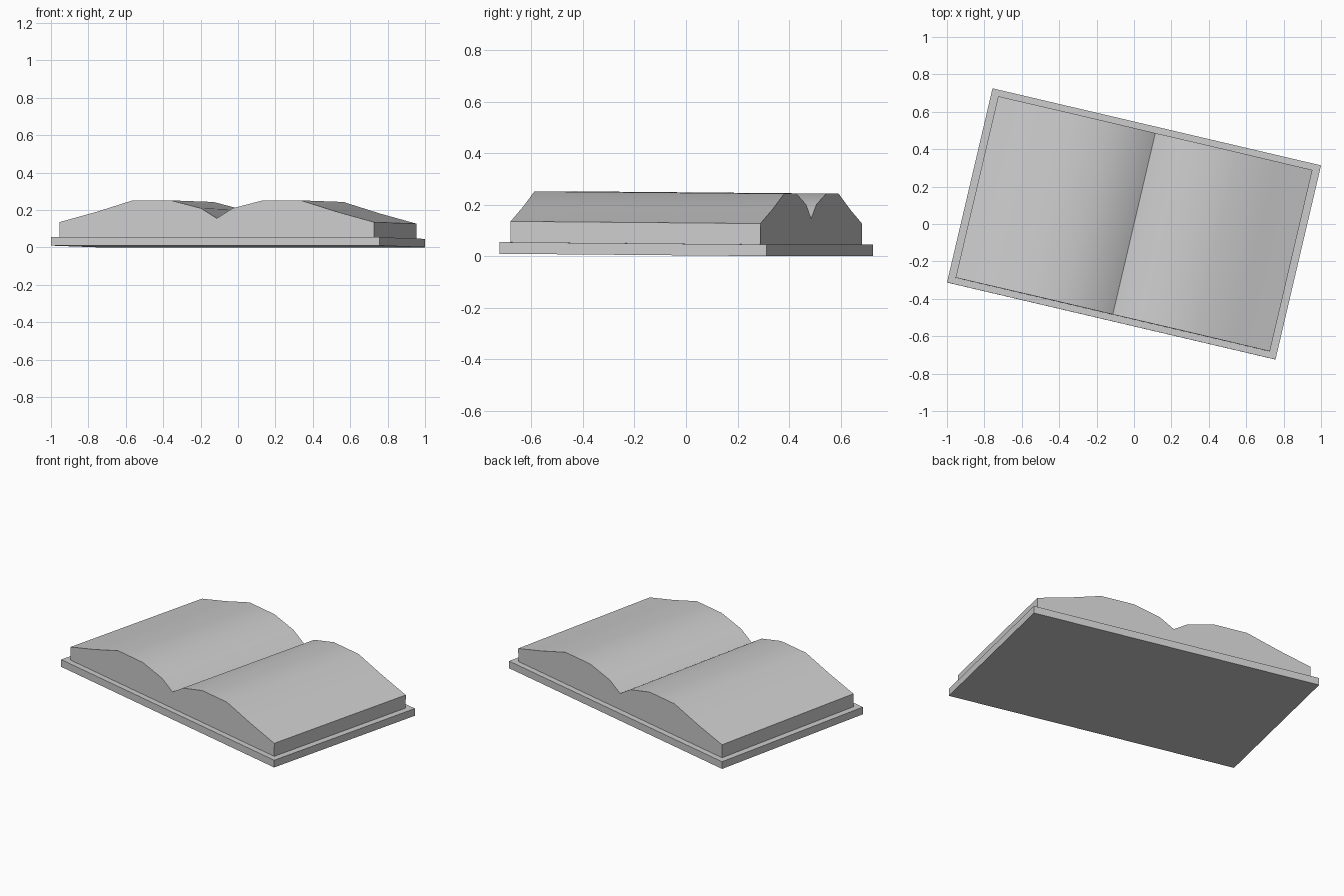
import bpy, bmesh, math

if "Cube" in bpy.data.objects:
    bpy.data.objects.remove(bpy.data.objects["Cube"])

# The whole book is turned on its base and leans back very slightly
TURN = (-0.0085, 0, math.radians(-13.2))


def prism(name, outline, depth, smooth=False):
    """Extrude an (x, z) outline along y, centred on y = 0."""
    bm = bmesh.new()
    face = bm.faces.new([bm.verts.new((x, -depth / 2, z)) for x, z in outline])
    out = bmesh.ops.extrude_face_region(bm, geom=[face])
    moved = [v for v in out["geom"] if isinstance(v, bmesh.types.BMVert)]
    bmesh.ops.translate(bm, verts=moved, vec=(0, depth, 0))
    bmesh.ops.recalc_face_normals(bm, faces=bm.faces)
    mesh = bpy.data.meshes.new(name)
    bm.to_mesh(mesh)
    bm.free()
    ob = bpy.data.objects.new(name, mesh)
    bpy.context.collection.objects.link(ob)
    ob.rotation_euler = TURN
    if smooth:
        bpy.ops.object.select_all(action='DESELECT')
        ob.select_set(True)
        bpy.context.view_layer.objects.active = ob
        bpy.ops.object.shade_smooth_by_angle(angle=math.radians(35))
    return ob


# Flat open cover
W = 0.902
prism("cover", [(-W, 0.005), (W, 0.005), (W, 0.05), (-W, 0.05)], 1.066)

# Page block: half profile from the centre fold outwards, mirrored
half = [(0.087, 0.205), (0.252, 0.247), (0.462, 0.247), (0.663, 0.185), (0.863, 0.131)]
left = [(-x, z) for x, z in reversed(half)]
outline = [(-0.863, 0.045)] + left + [(0, 0.151)] + half + [(0.863, 0.045)]
prism("pages", outline, 0.996, smooth=True)
